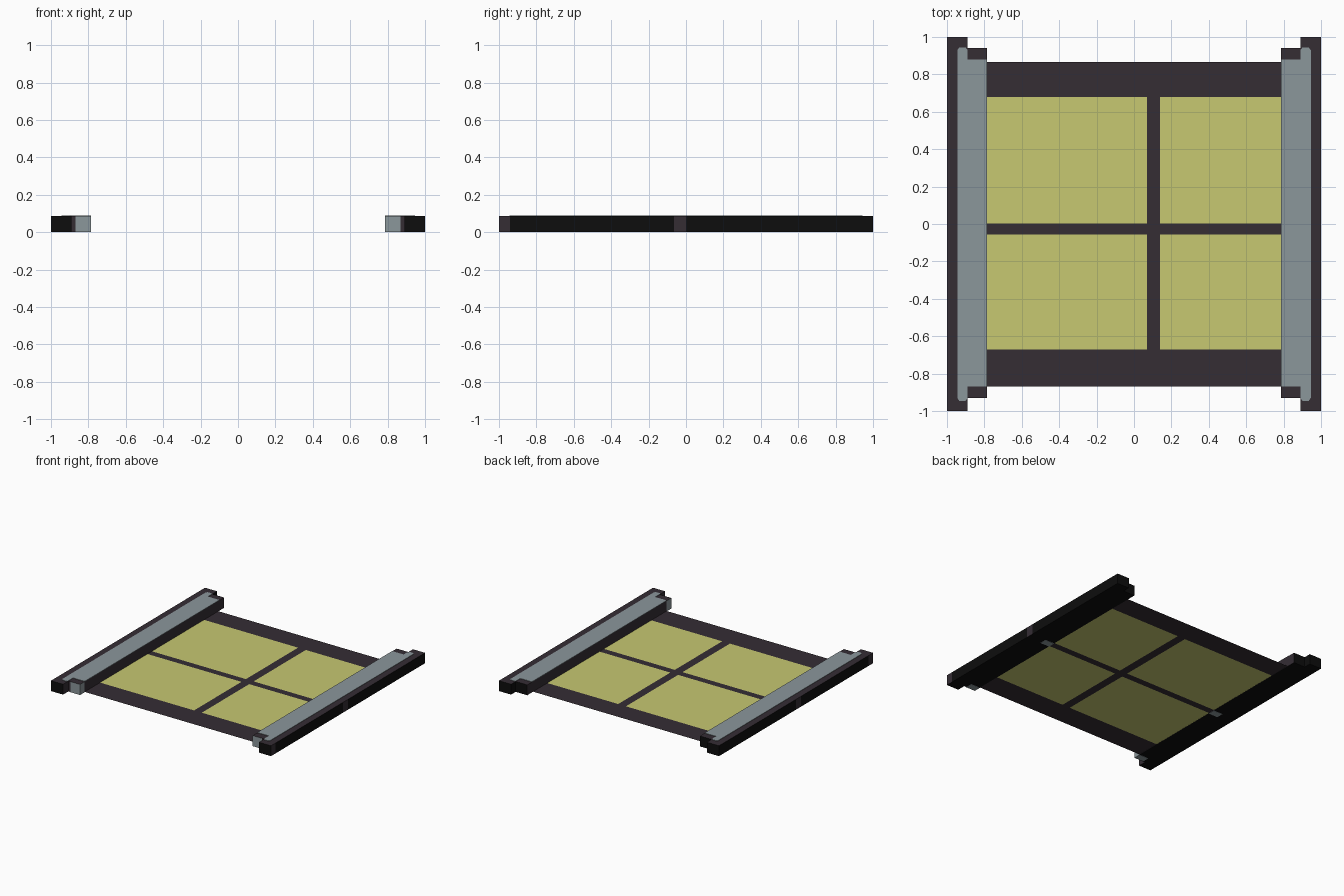
import bpy, bmesh

if "Cube" in bpy.data.objects:
    bpy.data.objects.remove(bpy.data.objects["Cube"])

def material(name, col):
    m = bpy.data.materials.new(name)
    m.diffuse_color = (*col, 1)
    m.use_nodes = True
    m.node_tree.nodes["Principled BSDF"].inputs["Base Color"].default_value = m.diffuse_color
    return m

PLUM, BLACK, GREY, YELLOW = range(4)
MATS = [material("dark plum", (0.035, 0.026, 0.034)),
        material("black", (0.004, 0.004, 0.004)),
        material("blue grey", (0.26, 0.31, 0.33)),
        material("yellow", (0.57, 0.58, 0.165))]

def finish(name, bm):
    me = bpy.data.meshes.new(name)
    bm.to_mesh(me)
    bm.free()
    for m in MATS:
        me.materials.append(m)
    ob = bpy.data.objects.new(name, me)
    bpy.context.collection.objects.link(ob)
    return ob

def prism(name, outline, z0, z1, side, top, bottom):
    """Extrude an outline of (x, y, wall colour); the colour is for the wall to the next point."""
    bm = bmesh.new()
    lo = [bm.verts.new((side * x, y, z0)) for x, y, c in outline]
    hi = [bm.verts.new((side * x, y, z1)) for x, y, c in outline]
    bm.faces.new(lo).material_index = bottom
    bm.faces.new(hi).material_index = top
    n = len(outline)
    for i, (x, y, c) in enumerate(outline):
        j = (i + 1) % n
        bm.faces.new((lo[i], lo[j], hi[j], hi[i])).material_index = c
    bmesh.ops.recalc_face_normals(bm, faces=bm.faces)
    return finish(name, bm)

# Rail body: stepped ends, grey at the front end, plum inner wall
RAIL = [(.785, -.93, GREY), (.87, -.93, PLUM), (.89, -.93, PLUM), (.89, -1, BLACK),
        (1, -1, PLUM), (1, -.94, BLACK), (1, -.065, PLUM), (1, 0, BLACK),
        (1, 1, BLACK), (.89, 1, BLACK), (.89, .94, BLACK), (.785, .94, PLUM),
        (.785, .88, PLUM), (.785, -.87, GREY)]
# Grey top cover with notched ends and clipped outer corners
COVER = [(x, y, GREY) for x, y in
         [(.785, -.87), (.89, -.87), (.89, -.93), (.9, -.945), (.935, -.945), (.945, -.93),
          (.945, .93), (.935, .943), (.9, .943), (.89, .93), (.89, .88), (.785, .88)]]

for side, word in ((-1, "left"), (1, "right")):
    prism(word + "_rail", RAIL, 0.002, 0.087, side, PLUM, BLACK)
    prism(word + "_rail_cover", COVER, 0.086, 0.09, side, GREY, GREY)
    # Small grey pads under the rail
    for part, y0, y1 in (("middle", -.06, 0), ("front", -.93, -.87)):
        pad = [(x, y, GREY) for x, y in ((.785, y0), (.87, y0), (.87, y1), (.785, y1))]
        prism(f"{word}_{part}_pad", pad, 0, 0.004, side, GREY, GREY)

# Thin floor panel: four yellow panes between plum bars
xs = [-.785, .07, .14, .785]
ys = [-.87, -.67, -.055, .003, .68, .865]
bm = bmesh.new()
grid = [[bm.verts.new((x, y, 0.003)) for x in xs] for y in ys]
for j in range(len(ys) - 1):
    for i in range(len(xs) - 1):
        f = bm.faces.new((grid[j][i], grid[j][i + 1], grid[j + 1][i + 1], grid[j + 1][i]))
        f.material_index = YELLOW if i % 2 == 0 and j % 2 == 1 else PLUM
finish("floor_panel", bm)
